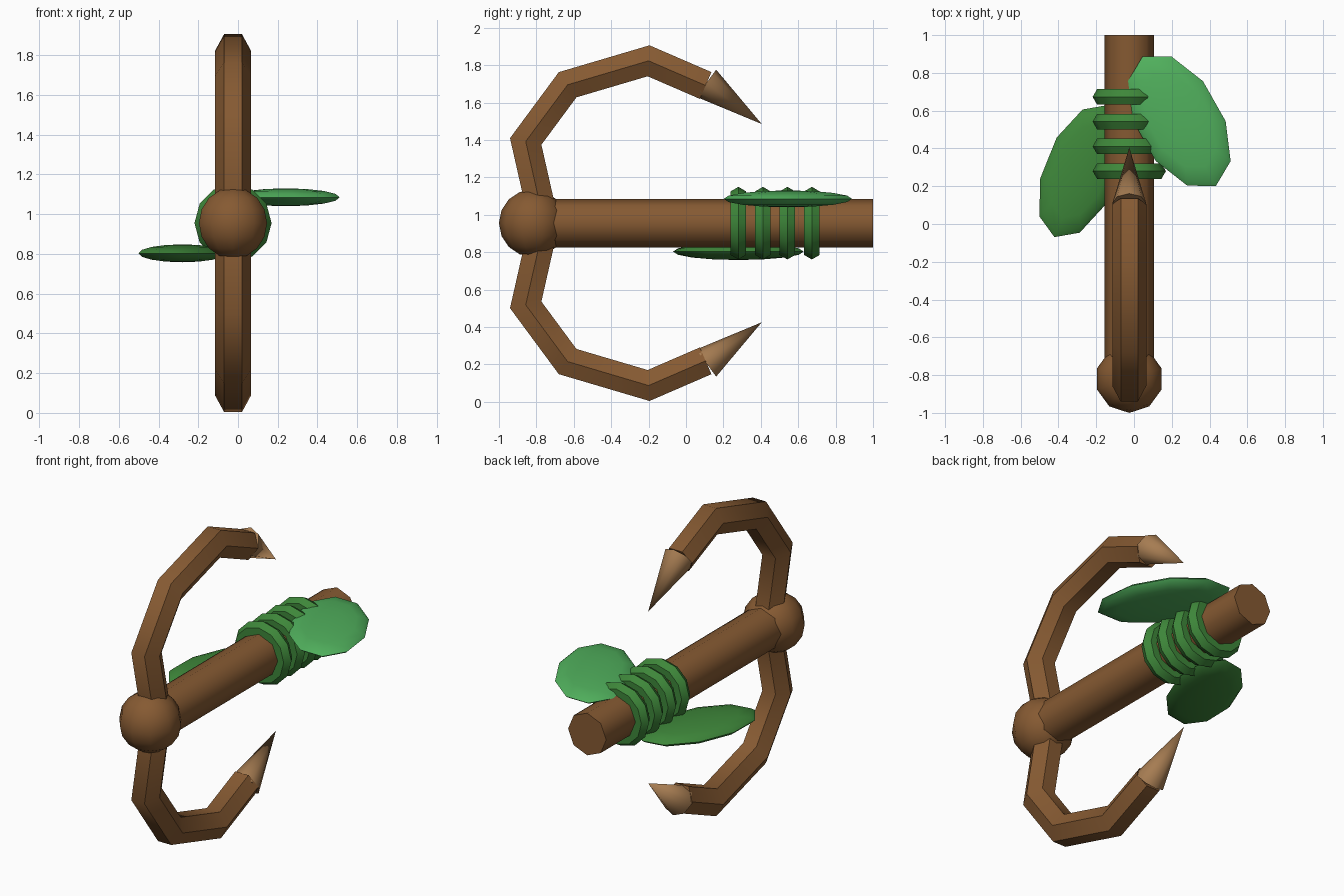
import bpy, bmesh, math
from mathutils import Vector

if "Cube" in bpy.data.objects:
    bpy.data.objects.remove(bpy.data.objects["Cube"])

CX, CZ = -0.025, 0.955   # axis of the shaft


def material(name, rgb):
    m = bpy.data.materials.new(name)
    m.diffuse_color = (*rgb, 1)
    m.use_nodes = True
    m.node_tree.nodes["Principled BSDF"].inputs["Base Color"].default_value = m.diffuse_color
    return m


BROWN = material("brown wood", (0.238, 0.102, 0.032))
TAN = material("tan tip", (0.381, 0.202, 0.084))
GREEN = material("vine green", (0.048, 0.242, 0.042))
LIGHT = material("light leaf green", (0.08, 0.43, 0.107))


def finish(ob, name, mat):
    ob.name = name
    ob.data.materials.clear()
    ob.data.materials.append(mat)
    bpy.ops.object.select_all(action='DESELECT')
    ob.select_set(True)
    bpy.context.view_layer.objects.active = ob
    bpy.ops.object.transform_apply(location=False, rotation=True, scale=True)
    bpy.ops.object.shade_smooth_by_angle(angle=math.radians(50))


def ellipsoid(name, loc, size, turn, mat):
    bpy.ops.mesh.primitive_uv_sphere_add(segments=10, ring_count=8, radius=1, location=loc)
    ob = bpy.context.object
    ob.scale = size
    ob.rotation_euler.z = math.radians(turn)
    finish(ob, name, mat)


def hex_tube(name, path, radius, mat):
    """Six-sided tube with mitred bends along a path in the y-z plane."""
    pts = [Vector((CX, y, z)) for y, z in path]
    side = Vector((1, 0, 0))
    bm = bmesh.new()
    rings = []
    for i, p in enumerate(pts):
        a = (p - pts[i - 1]).normalized() if i else (pts[1] - p).normalized()
        b = (pts[i + 1] - p).normalized() if i < len(pts) - 1 else a
        t = (a + b).normalized()
        n = t.cross(side) / t.dot(a)          # stretched to keep the width at bends
        rings.append([bm.verts.new(p + radius * (side * math.cos(k * math.pi / 3)
                                                 + n * math.sin(k * math.pi / 3)))
                      for k in range(6)])
    for r, s in zip(rings, rings[1:]):
        for k in range(6):
            bm.faces.new((r[k], r[(k + 1) % 6], s[(k + 1) % 6], s[k]))
    bm.faces.new(rings[0])
    bm.faces.new(rings[-1])
    bmesh.ops.recalc_face_normals(bm, faces=bm.faces)
    me = bpy.data.meshes.new(name)
    bm.to_mesh(me)
    bm.free()
    ob = bpy.data.objects.new(name, me)
    bpy.context.collection.objects.link(ob)
    finish(ob, name, mat)


# Shaft and the ball at its front end
bpy.ops.mesh.primitive_cylinder_add(vertices=8, radius=0.13, depth=1.8,
                                    location=(CX, 0.1, CZ), rotation=(math.pi / 2, 0, 0))
finish(bpy.context.object, "shaft", BROWN)
ellipsoid("ball", (CX, -0.82, CZ), (0.18, 0.18, 0.18), 0, BROWN)

# Curved hooks above and below, each with a pointed tip (heights relative to the shaft)
HOOK = [(-0.765, 0.03), (-0.857, 0.437), (-0.633, 0.74), (-0.2, 0.868), (0.105, 0.736)]
BASE, POINT = (0.108, 0.748), (0.405, 0.53)
for label, s in (("upper", 1), ("lower", -1)):
    hex_tube(label + "_hook", [(y, CZ + s * z) for y, z in HOOK], 0.09, BROWN)
    a = Vector((CX, BASE[0], CZ + s * BASE[1]))
    b = Vector((CX, POINT[0], CZ + s * POINT[1]))
    bpy.ops.mesh.primitive_cone_add(vertices=8, radius1=0.09, radius2=0,
                                    depth=(b - a).length, location=(a + b) / 2)
    ob = bpy.context.object
    ob.rotation_euler.x = -math.atan2(b.y - a.y, b.z - a.z)
    finish(ob, label + "_tip", TAN)

# Vine rings wrapped round the shaft
for i in range(4):
    bpy.ops.mesh.primitive_torus_add(major_segments=12, minor_segments=6,
                                     major_radius=0.146, minor_radius=0.048,
                                     location=(CX, 0.28 + 0.131 * i, CZ),
                                     rotation=(math.pi / 2, 0, 0))
    finish(bpy.context.object, f"vine_ring_{i + 1}", GREEN)

# Two flat leaves
ellipsoid("upper_leaf", (0.24, 0.545, 1.085), (0.224, 0.394, 0.045), 29.5, LIGHT)
ellipsoid("lower_leaf", (-0.28, 0.28, 0.803), (0.196, 0.377, 0.045), -22, GREEN)
